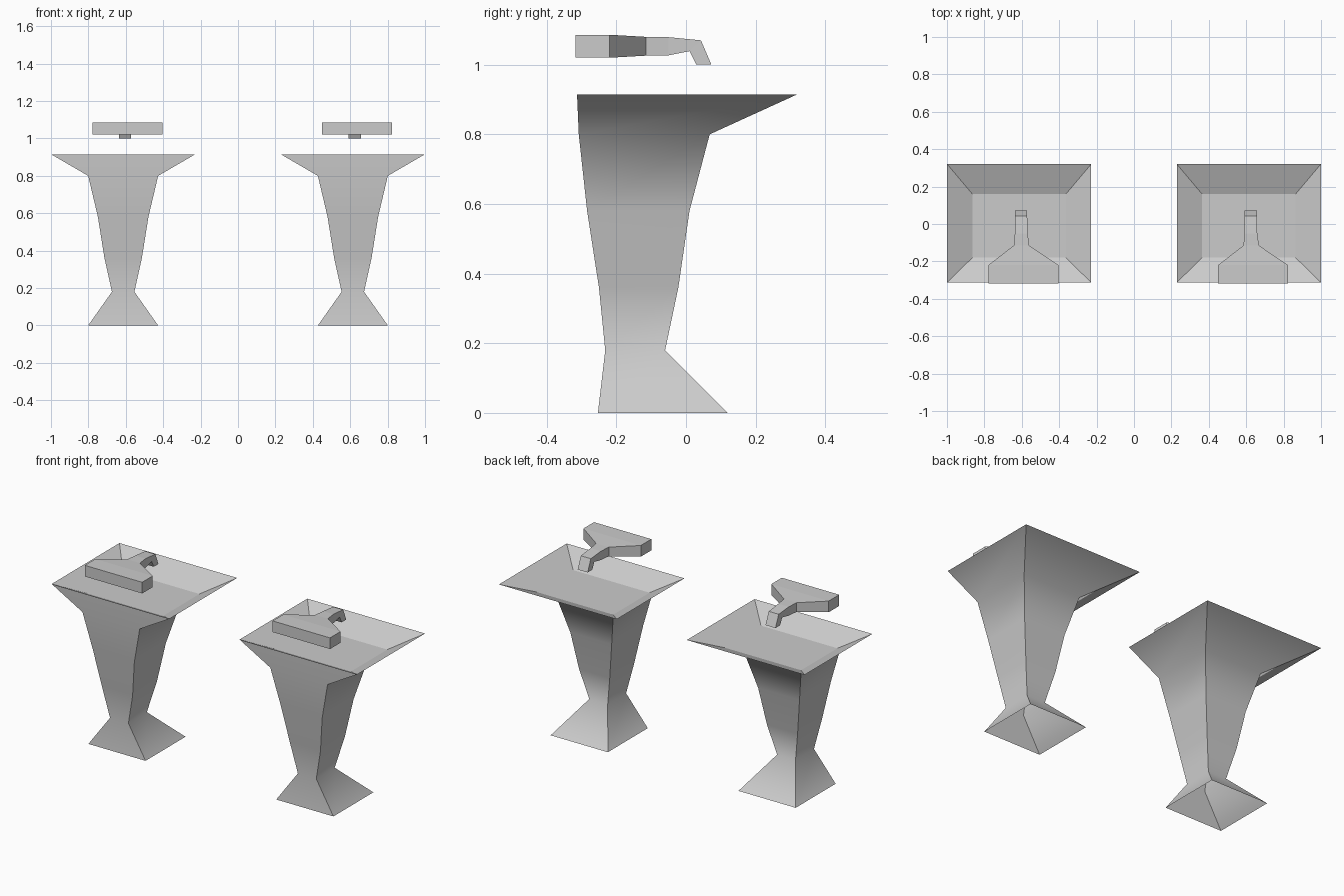
import bpy, bmesh

if "Cube" in bpy.data.objects:
    bpy.data.objects.remove(bpy.data.objects["Cube"])

CENTRES = (-0.614, 0.614)


def loft(name, rings, cap=False, smooth=False, flip=False):
    """Skin a stack of four-cornered rings; corner seams stay sharp."""
    bm = bmesh.new()
    loops = [[bm.verts.new(p) for p in ring] for ring in rings]
    for a, b in zip(loops, loops[1:]):
        for i in range(4):
            j = (i + 1) % 4
            f = bm.faces.new((a[i], a[j], b[j], b[i]))
            f.smooth = smooth
        for i in range(4):
            bm.edges.get((a[i], b[i])).smooth = False
    if cap:
        bm.faces.new(loops[0][::-1])
        bm.faces.new(loops[-1])
        bmesh.ops.recalc_face_normals(bm, faces=bm.faces[:])
    if flip:
        bm.faces.new(loops[0])
    mesh = bpy.data.meshes.new(name)
    bm.to_mesh(mesh)
    bm.free()
    obj = bpy.data.objects.new(name, mesh)
    bpy.context.collection.objects.link(obj)
    return obj


def level(hw, y0, y1, z):
    return [(-hw, y0, z), (hw, y0, z), (hw, y1, z), (-hw, y1, z)]


def section(x0, x1, yb, zb, yt, zt):
    return [(x0, yb, zb), (x1, yb, zb), (x1, yt, zt), (x0, yt, zt)]


# Pedestal: open foot, narrow waist, flaring to the rim (half width, front, back, z)
PEDESTAL = [(0.187, -0.253, 0.12, 0), (0.06, -0.232, -0.06, 0.18),
            (0.10, -0.25, -0.022, 0.36), (0.135, -0.284, 0.01, 0.58),
            (0.187, -0.308, 0.068, 0.80), (0.385, -0.313, 0.32, 0.915)]

# Basin: floor, then sloped sides up to the rim
BASIN = [(0.25, -0.18, 0.16, 0.845), (0.385, -0.313, 0.32, 0.915)]

# Tap: wide handle block, taper, spout, downturned tip
TAP = [(-0.165, 0.210, -0.318, 1.02, -0.318, 1.086),
       (-0.165, 0.210, -0.22, 1.02, -0.22, 1.086),
       (-0.029, 0.054, -0.115, 1.026, -0.115, 1.08),
       (-0.023, 0.045, -0.05, 1.027, -0.05, 1.079),
       (-0.022, 0.043, 0.01, 1.039, 0.043, 1.07),
       (-0.022, 0.043, 0.03, 1.0, 0.073, 1.0)]

# Two identical washbasins side by side
for side, cx in zip(("left", "right"), CENTRES):
    parts = [
        loft(side + "_pedestal", [level(*r) for r in PEDESTAL], smooth=True),
        loft(side + "_basin", [level(*r)[::-1] for r in BASIN][::1], flip=False),
        loft(side + "_tap", [section(*s) for s in TAP], cap=True),
    ]
    # Basin floor
    bm = bmesh.new()
    bm.from_mesh(parts[1].data)
    bm.faces.new(sorted(bm.verts, key=lambda v: v.index)[:4][::-1])
    bm.to_mesh(parts[1].data)
    bm.free()
    for p in parts:
        p.location.x = cx
